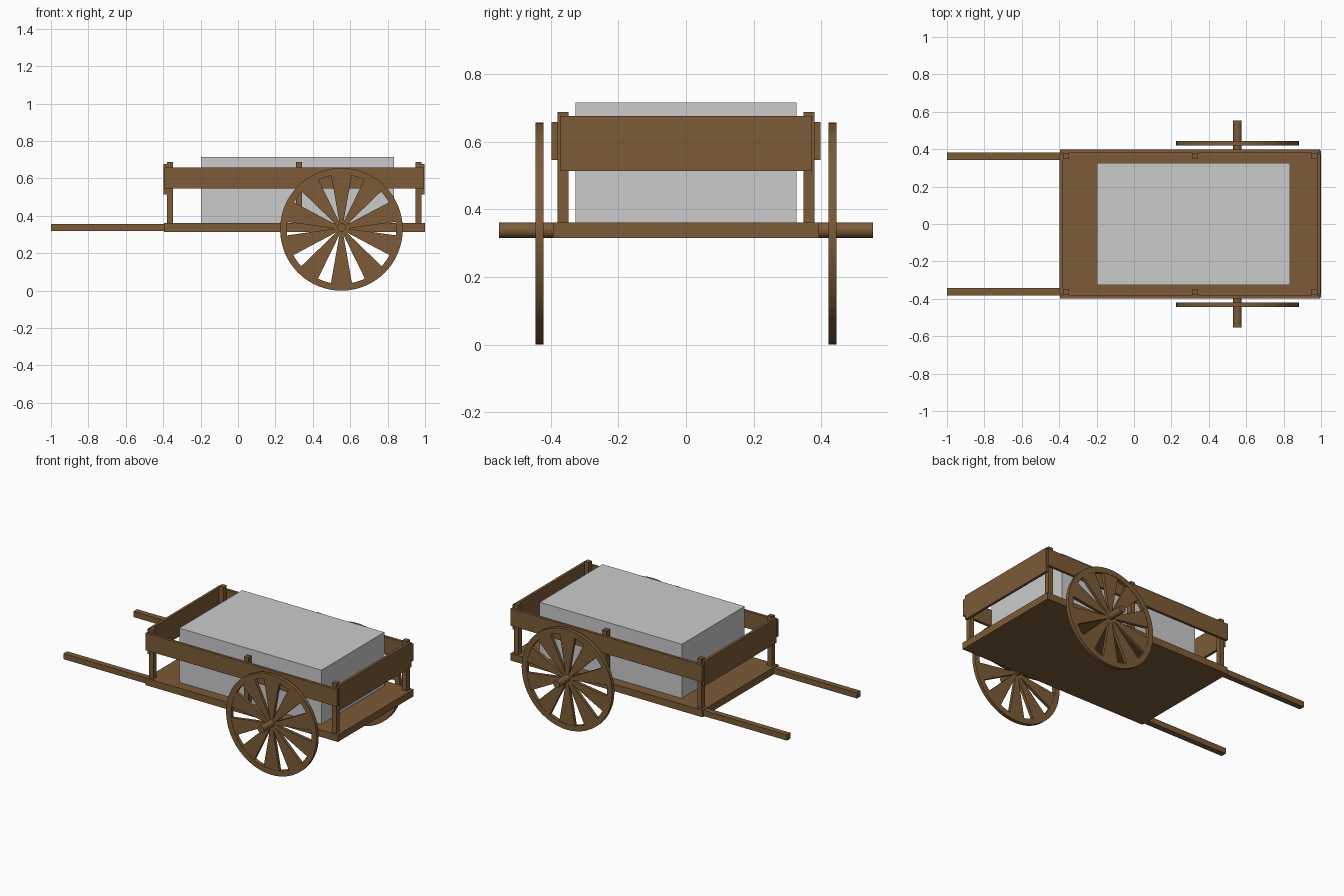
import bpy, bmesh, math
from mathutils import Matrix, Vector

if "Cube" in bpy.data.objects:
    bpy.data.objects.remove(bpy.data.objects["Cube"])

wood = bpy.data.materials.new("wood")
wood.diffuse_color = (0.20, 0.105, 0.04, 1)
wood.use_nodes = True
wood.node_tree.nodes["Principled BSDF"].inputs["Base Color"].default_value = wood.diffuse_color


def finish(name, bm, mat=wood):
    bmesh.ops.recalc_face_normals(bm, faces=bm.faces[:])
    me = bpy.data.meshes.new(name)
    bm.to_mesh(me)
    bm.free()
    if mat:
        me.materials.append(mat)
    ob = bpy.data.objects.new(name, me)
    bpy.context.collection.objects.link(ob)
    return ob


def box(name, x, y, z, mat=wood):
    bm = bmesh.new()
    size = [b - a for a, b in (x, y, z)]
    mid = [(a + b) / 2 for a, b in (x, y, z)]
    bmesh.ops.create_cube(bm, size=1, matrix=Matrix.Translation(mid) @ Matrix.Diagonal((*size, 1)))
    return finish(name, bm, mat)


def extrude_y(bm, face, depth):
    new = bmesh.ops.extrude_face_region(bm, geom=[face])["geom"]
    verts = [v for v in new if isinstance(v, bmesh.types.BMVert)]
    bmesh.ops.translate(bm, verts=verts, vec=(0, depth, 0))


def smooth(ob):
    bpy.ops.object.select_all(action='DESELECT')
    ob.select_set(True)
    bpy.context.view_layer.objects.active = ob
    bpy.ops.object.shade_smooth_by_angle(angle=math.radians(30))


# bed and load
box("bed_floor", (-0.395, 1.0), (-0.393, 0.393), (0.315, 0.361))
box("load_block", (-0.198, 0.834), (-0.326, 0.326), (0.361, 0.716), None)

# end boards
box("front_board", (-0.397, -0.38), (-0.373, 0.373), (0.513, 0.676))
box("rear_board", (0.98, 0.997), (-0.373, 0.373), (0.513, 0.676))

# axle
CX, CZ, AZ = 0.553, 0.328, 0.338
bm = bmesh.new()
bmesh.ops.create_cone(bm, cap_ends=True, segments=24, radius1=0.023, radius2=0.023, depth=1.106,
                      matrix=Matrix.Translation((CX, 0, AZ)) @ Matrix.Rotation(math.pi / 2, 4, 'X'))
smooth(finish("axle", bm))


def wheel_rim(name, y0, y1, r0=0.292, r1=0.328, n=64):
    bm = bmesh.new()
    rings = []
    for i in range(n):
        a = 2 * math.pi * i / n
        rings.append([bm.verts.new((CX + r * math.cos(a), y, CZ + r * math.sin(a)))
                      for r, y in ((r0, y0), (r1, y0), (r1, y1), (r0, y1))])
    for i in range(n):
        a, b = rings[i], rings[(i + 1) % n]
        for k in range(4):
            j = (k + 1) % 4
            bm.faces.new((a[k], a[j], b[j], b[k]))
    smooth(finish(name, bm))


def wheel_spokes(name, y0, y1, count=10):
    bm = bmesh.new()
    for i in range(count):
        a = math.pi / 2 + 2 * math.pi * i / count
        c, s = math.cos(a), math.sin(a)
        # wedge, narrow at the hub and wide at the rim
        pts = [(0.012, -0.007), (0.291, -0.056), (0.298, 0), (0.291, 0.056), (0.012, 0.007)]
        hub = Vector((CX, 0, CZ + 0.004))
        f = bm.faces.new([bm.verts.new(hub + Vector((r * c - t * s, y0, r * s + t * c)))
                          for r, t in pts])
        extrude_y(bm, f, y1 - y0)
    finish(name, bm)


# everything repeated on both sides
for side, s in (("right", -1), ("left", 1)):
    def span(a, b):
        return tuple(sorted((s * a, s * b)))
    box(side + "_handle", (-1.0, -0.39), span(0.343, 0.381), (0.319, 0.356))
    box(side + "_rail", (-0.395, 0.995), span(0.379, 0.397), (0.546, 0.658))
    for pos, x in (("front", -0.364), ("middle", 0.326), ("rear", 0.965)):
        box(f"{side}_{pos}_post", (x - 0.016, x + 0.016), span(0.347, 0.38), (0.355, 0.687))
    wheel_rim(side + "_wheel_rim", *span(0.421, 0.445))
    wheel_spokes(side + "_wheel_spokes", *span(0.423, 0.443))
